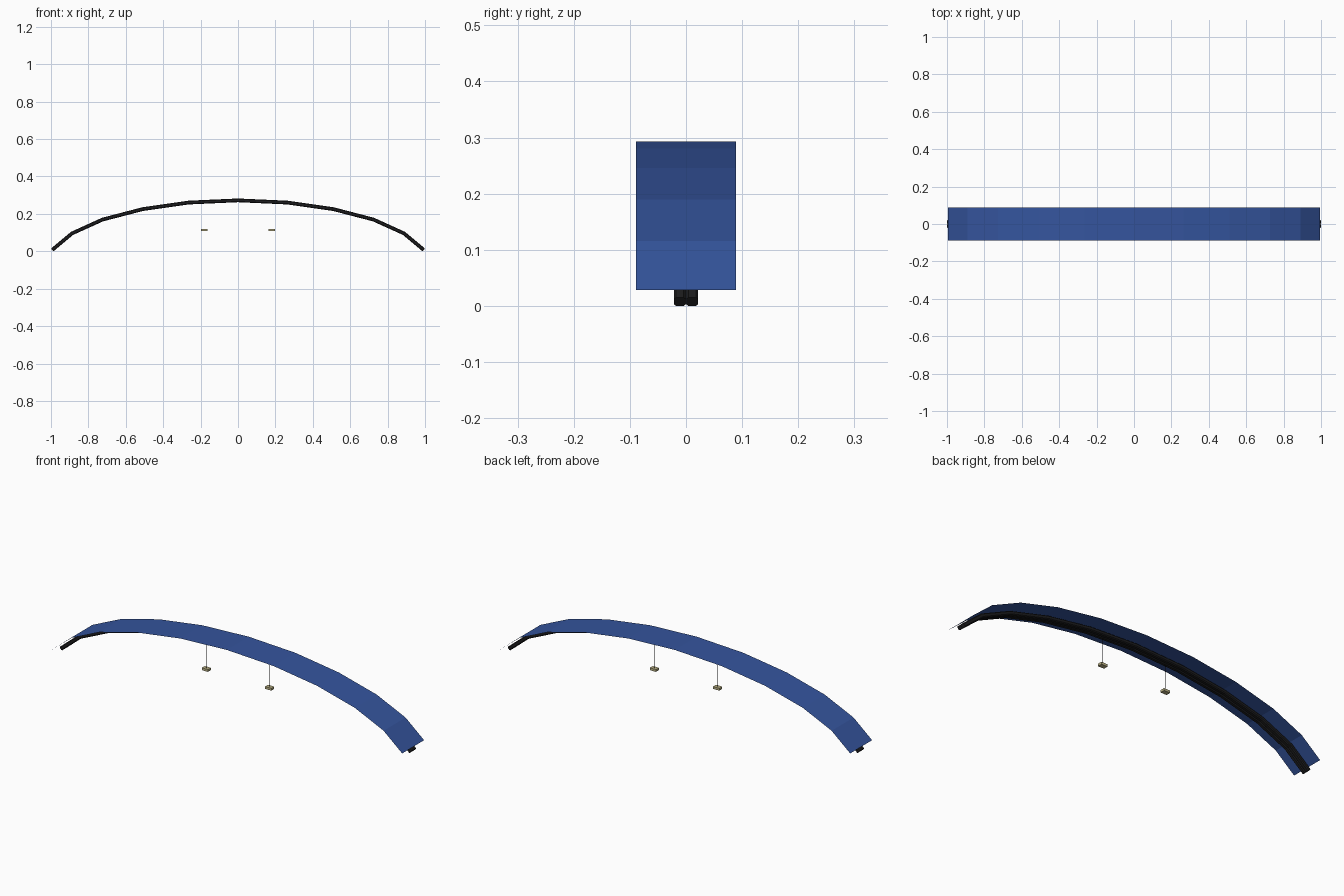
import bpy, bmesh

if "Cube" in bpy.data.objects:
    bpy.data.objects.remove(bpy.data.objects["Cube"])

# Right half of the arch, apex to tip (x, z of the rail centre line)
half = [(0, .2725), (.265, .2605), (.51, .2255), (.725, .1695), (.888, .0955), (.993, .0075)]
path = [(-x, z) for x, z in reversed(half[1:])] + half


def material(name, rgb):
    m = bpy.data.materials.new(name)
    m.diffuse_color = (*rgb, 1)
    m.use_nodes = True
    m.node_tree.nodes["Principled BSDF"].inputs["Base Color"].default_value = m.diffuse_color
    return m


blue = material("blue_fabric", (.035, .09, .34))
black = material("black_rail", (.012, .012, .013))
tan = material("tan_plate", (.5, .45, .24))


def make(name, verts, faces, mat):
    me = bpy.data.meshes.new(name)
    me.from_pydata(verts, [], faces)
    bm = bmesh.new()
    bm.from_mesh(me)
    bmesh.ops.recalc_face_normals(bm, faces=bm.faces)
    bm.to_mesh(me)
    bm.free()
    me.materials.append(mat)
    ob = bpy.data.objects.new(name, me)
    bpy.context.collection.objects.link(ob)
    return ob


# Thin canopy sheet following the arch
verts = [(x * .995 / .993, y, z + .0205) for x, z in path for y in (-.089, .089)]
make("canopy", verts, [(2*i, 2*i + 2, 2*i + 3, 2*i + 1) for i in range(len(path) - 1)], blue)


def rail(name, yc):
    # Eight-sided chamfered section (y, height) swept along the arch with mitred joints
    w, h, c = .0108, .01, .0042
    section = [(-w, -h + c), (-w + c, -h), (w - c, -h), (w, -h + c),
               (w, h - c), (w - c, h), (-w + c, h), (-w, h - c)]
    n, verts, faces = 8, [], []
    for i, (x, z) in enumerate(path):
        dirs = []
        for a, b in ((i - 1, i), (i, i + 1)):
            if a >= 0 and b < len(path):
                dx, dz = path[b][0] - path[a][0], path[b][1] - path[a][1]
                l = (dx * dx + dz * dz) ** .5
                dirs.append((dx / l, dz / l))
        tx, tz = (sum(d[k] for d in dirs) for k in (0, 1))
        l = (tx * tx + tz * tz) ** .5
        nx, nz = -tz / l, tx / l
        verts += [(x + nx * s, yc + y, z + nz * s) for y, s in section]
    for i in range(len(path) - 1):
        for j in range(n):
            k = (j + 1) % n
            faces.append((i*n + j, i*n + k, (i + 1)*n + k, (i + 1)*n + j))
    faces += [tuple(range(n)), tuple(range(len(verts) - n, len(verts)))]
    make(name, verts, faces, black)


rail("front_rail", -.011)
rail("back_rail", .011)

# Two hanging cords with small plates
for side, x in (("left", -.18), ("right", .18)):
    w = .002
    make(side + "_cord", [(x, -w, .118), (x, w, .118), (x, w, .268), (x, -w, .268)],
         [(0, 1, 2, 3)], black)
    bpy.ops.mesh.primitive_cube_add(size=1, location=(x, 0, .1135))
    plate = bpy.context.object
    plate.name = side + "_hanging_plate"
    plate.scale = (.035, .024, .012)
    plate.data.materials.append(tan)
